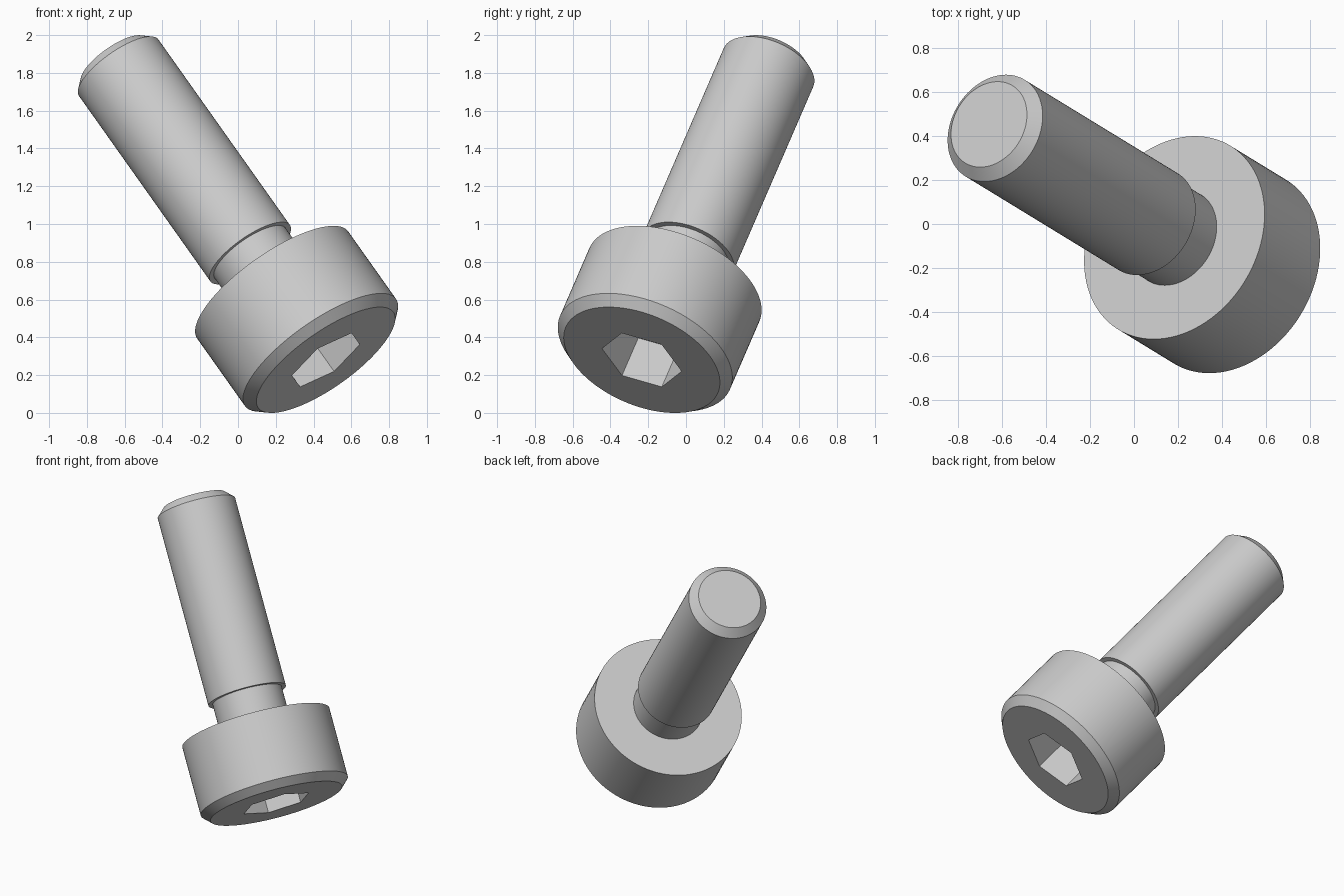
import bpy
import bmesh
from math import cos, sin, radians, tau
from mathutils import Matrix, Vector

cube = bpy.data.objects.get("Cube")
if cube:
    bpy.data.objects.remove(cube)

SIDES = 96
UNIT = 0.258            # radius of the threaded shaft; other sizes follow from it
HEAD_R = 1.9 * UNIT
HEAD_H = 2 * UNIT
LENGTH = 8 * UNIT
CHAMFER = 0.2 * UNIT
NECK_R = 0.23
NECK_END = 0.735
SOCKET_APOTHEM = 0.75 * UNIT
SOCKET_DEPTH = UNIT

steel = bpy.data.materials.new("grey steel")
steel.use_nodes = True
GREY = (0.6, 0.6, 0.6, 1)
steel.diffuse_color = GREY
steel.node_tree.nodes["Principled BSDF"].inputs["Base Color"].default_value = GREY

# Tilted frame: local z runs along the screw, local x points at a socket corner
axis = Vector((-0.545, 0.333, 0.769)).normalized()
corner = Vector((0.177, 0.104, 0.082))
corner = (corner - axis * corner.dot(axis)).normalized()
frame = Matrix((corner, axis.cross(corner), axis)).transposed().to_4x4()
frame.translation = (0.465, -0.234, 0.28)


def circle(radius):
    return lambda angle: radius


def hexagon(apothem):
    return lambda angle: apothem / cos(angle % radians(60) - radians(30))


def lathe(name, sections):
    """Skin a closed solid through (outline, height) sections along local z."""
    bm = bmesh.new()
    rings = []
    for outline, z in sections:
        ring = []
        for i in range(SIDES):
            a = tau * (i + 1e-6) / SIDES
            r = outline(a)
            ring.append(bm.verts.new((r * cos(a), r * sin(a), z)))
        rings.append(ring)
    for low, high in zip(rings, rings[1:]):
        for i in range(SIDES):
            j = (i + 1) % SIDES
            bm.faces.new((low[i], low[j], high[j], high[i]))
    bm.faces.new(rings[0][::-1])
    bm.faces.new(rings[-1])
    bmesh.ops.recalc_face_normals(bm, faces=bm.faces)
    mesh = bpy.data.meshes.new(name)
    bm.to_mesh(mesh)
    bm.free()
    mesh.materials.append(steel)
    obj = bpy.data.objects.new(name, mesh)
    bpy.context.collection.objects.link(obj)
    obj.matrix_world = frame
    return obj


# Cylinder head: socket floor, socket walls, drive face, chamfer, side, underside
head = lathe("screw_head", [
    (hexagon(SOCKET_APOTHEM), SOCKET_DEPTH),
    (hexagon(SOCKET_APOTHEM), 0),
    (circle(HEAD_R - CHAMFER), 0),
    (circle(HEAD_R), CHAMFER),
    (circle(HEAD_R), HEAD_H),
])

# Shank: narrow neck, step, plain shaft, chamfered tip
shank = lathe("screw_shank", [
    (circle(NECK_R), HEAD_H - 0.02),
    (circle(NECK_R), NECK_END),
    (circle(UNIT), NECK_END),
    (circle(UNIT), LENGTH - CHAMFER),
    (circle(UNIT - CHAMFER), LENGTH),
])

# Smooth round walls, crisp edges
bpy.ops.object.select_all(action="DESELECT")
for obj in (head, shank):
    obj.select_set(True)
bpy.context.view_layer.objects.active = head
bpy.ops.object.shade_smooth_by_angle(angle=radians(30))
